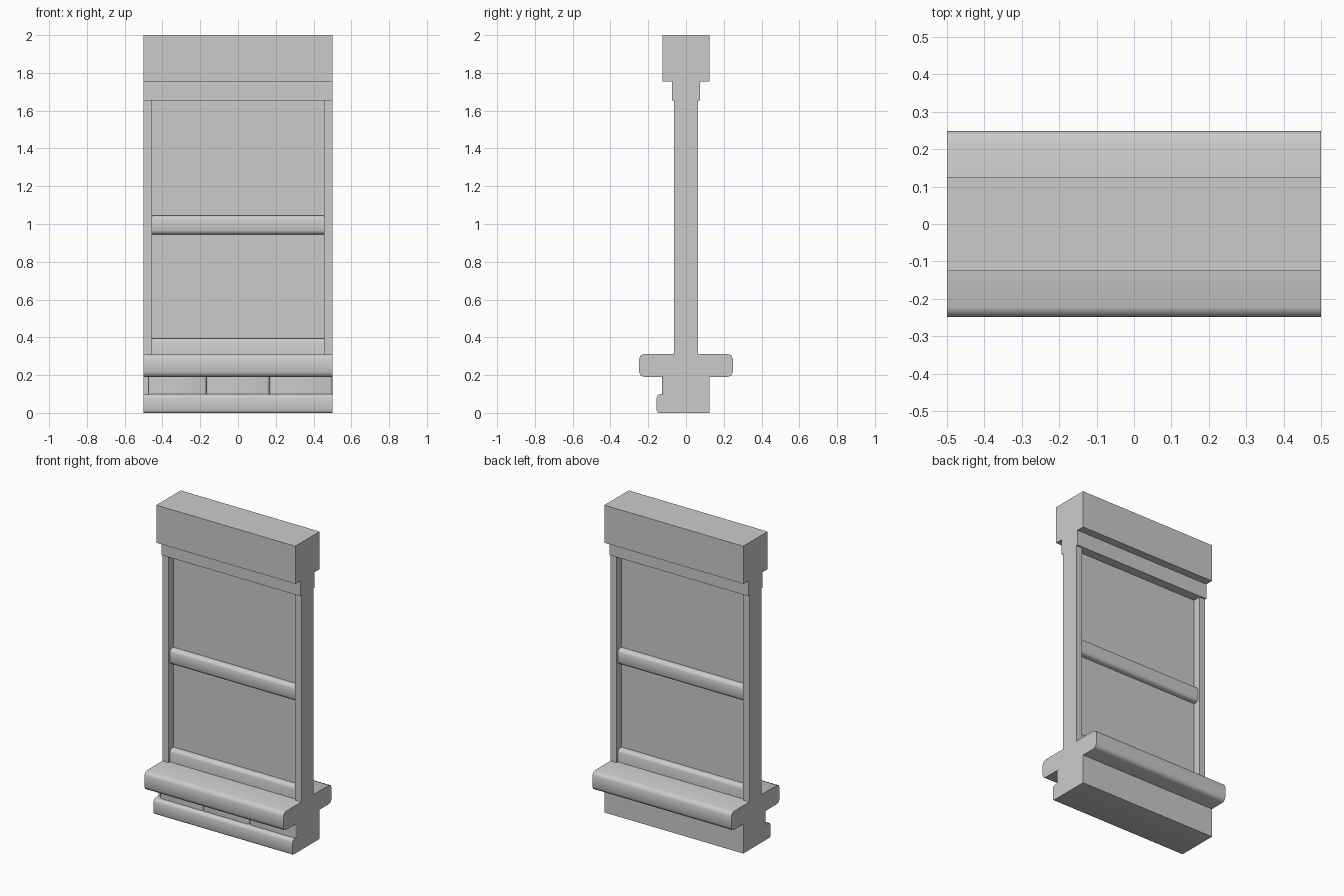
import bpy
import bmesh
import math

old = bpy.data.objects.get("Cube")
if old:
    bpy.data.objects.remove(old, do_unlink=True)

GREY = (0.6, 0.6, 0.6, 1)
stone = bpy.data.materials.new("plain_grey")
stone.use_nodes = True
stone.diffuse_color = GREY
stone.node_tree.nodes["Principled BSDF"].inputs["Base Color"].default_value = GREY


def rounded(corners, steps=2):
    """Profile from (a, b, radius) corners; radius 0 keeps a corner sharp."""
    points = []
    for i, (a, b, r) in enumerate(corners):
        if r == 0:
            points.append((a, b))
            continue
        ends = []
        for other in (corners[i - 1], corners[(i + 1) % len(corners)]):
            da, db = other[0] - a, other[1] - b
            length = math.hypot(da, db)
            ends.append((da / length * r, db / length * r))
        (pa, pb), (na, nb) = ends
        for s in range(steps + 1):
            t = s / steps * math.pi / 2
            u, v = 1 - math.sin(t), 1 - math.cos(t)
            points.append((a + pa * u + na * v, b + pb * u + nb * v))
    return points


def extrude(name, profile, start, end, axis="x", smooth=True):
    """Sweep a (y, z) profile along x, or an (x, y) profile along z."""
    bm = bmesh.new()

    def place(p, d):
        return (d, p[0], p[1]) if axis == "x" else (p[0], p[1], d)

    face = bm.faces.new([bm.verts.new(place(p, start)) for p in profile])
    result = bmesh.ops.extrude_face_region(bm, geom=[face])
    shift = (end - start, 0, 0) if axis == "x" else (0, 0, end - start)
    moved = [g for g in result["geom"] if isinstance(g, bmesh.types.BMVert)]
    bmesh.ops.translate(bm, verts=moved, vec=shift)
    bmesh.ops.recalc_face_normals(bm, faces=bm.faces)
    mesh = bpy.data.meshes.new(name)
    bm.to_mesh(mesh)
    bm.free()
    mesh.materials.append(stone)
    obj = bpy.data.objects.new(name, mesh)
    bpy.context.collection.objects.link(obj)
    if smooth:
        bpy.ops.object.select_all(action="DESELECT")
        obj.select_set(True)
        bpy.context.view_layer.objects.active = obj
        bpy.ops.object.shade_smooth_by_angle(angle=math.radians(50))
    return obj


def bar(name, half_y, z0, z1, half_x=0.5, r_low=0, r_top=0):
    """Bar along x, the same on front and back."""
    profile = rounded([(-half_y, z0, r_low), (half_y, z0, r_low),
                       (half_y, z1, r_top), (-half_y, z1, r_top)])
    return extrude(name, profile, -half_x, half_x, smooth=bool(r_low or r_top))


# Header and the narrower moulding under it
bar("header", 0.125, 1.755, 2.0)
bar("header_moulding", 0.073, 1.655, 1.755)

# Side posts
for side, sign in (("left", 1), ("right", -1)):
    low, high = sorted((0.455 * sign, 0.5 * sign))
    profile = [(-0.0625, 0.3), (0.0625, 0.3), (0.0625, 1.66), (-0.0625, 1.66)]
    extrude(side + "_post", profile, low, high, smooth=False)

# Window pane and its rails
bar("pane", 0.0125, 0.3, 1.66, 0.456)
bar("middle_rail", 0.05, 0.945, 1.045, 0.456, 0.02, 0.02)
bar("bottom_rail", 0.05, 0.3, 0.395, 0.456, 0, 0.02)

# Sill with rounded noses on both sides
bar("sill", 0.248, 0.19, 0.312, 0.5, 0.026, 0.026)

# Base with a projecting front ledge
base = rounded([(-0.155, 0, 0.012), (0.125, 0, 0), (0.125, 0.195, 0),
                (-0.102, 0.195, 0), (-0.102, 0.1, 0), (-0.155, 0.1, 0.02)])
extrude("base", base, -0.5, 0.5)

# Three rounded blocks between ledge and sill
width = 1 / 3
for i in range(3):
    x0 = -0.5 + i * width
    x1 = x0 + width
    inset = 0.025 if i == 0 else 0.001
    block = rounded([(x0 + inset, -0.126, 0.012), (x1 - 0.001, -0.126, 0.012),
                     (x1 - 0.001, -0.09, 0), (x0 + inset, -0.09, 0)])
    extrude("block_" + str(i + 1), block, 0.095, 0.195, axis="z")
